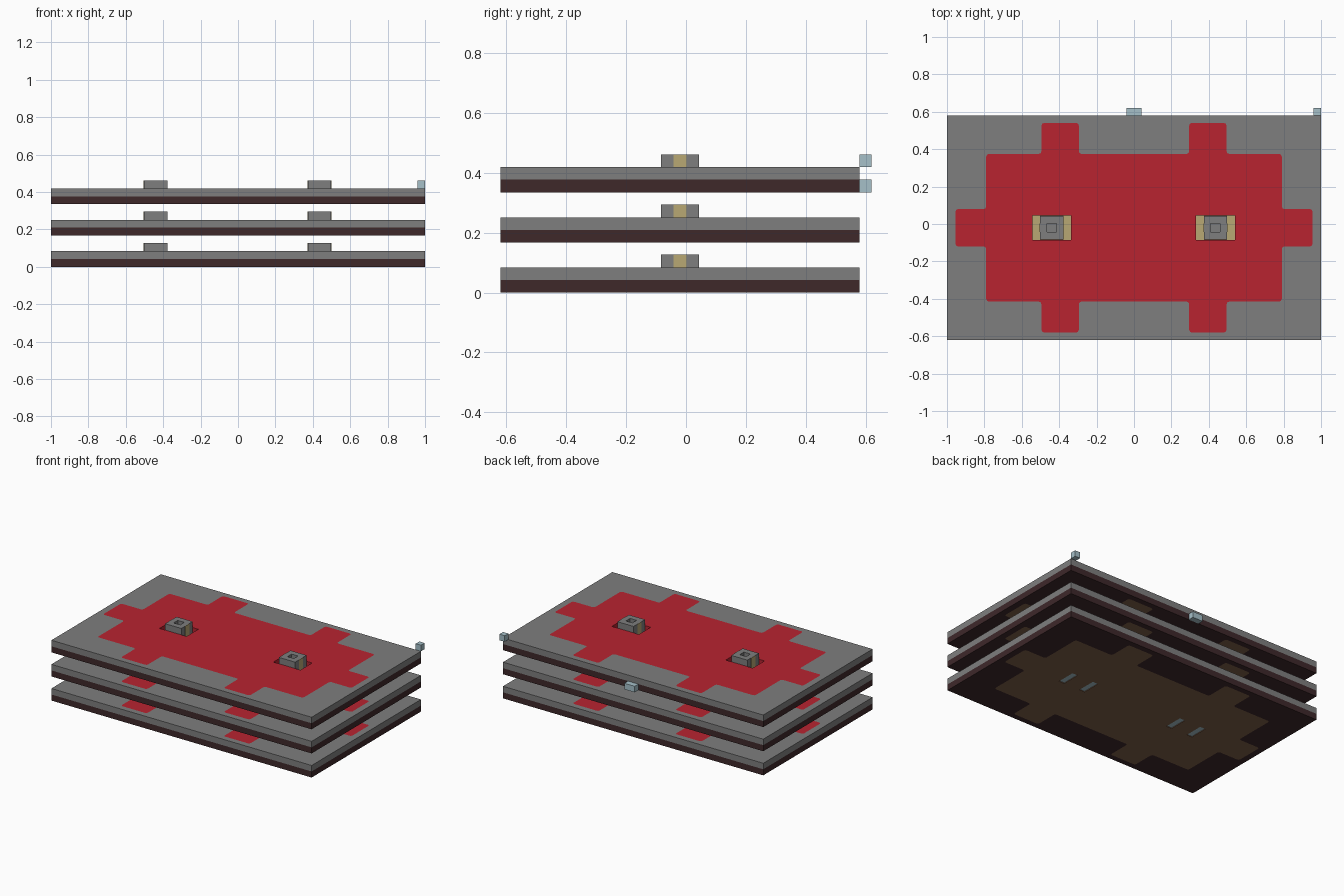
import bpy, bmesh

if "Cube" in bpy.data.objects:
    bpy.data.objects.remove(bpy.data.objects["Cube"], do_unlink=True)


def material(name, rgb):
    # Convert 0-255 screen values to linear
    lin = [((c / 255 + 0.055) / 1.055) ** 2.4 for c in rgb] + [1.0]
    m = bpy.data.materials.new(name)
    m.use_nodes = True
    m.diffuse_color = lin
    m.node_tree.nodes["Principled BSDF"].inputs["Base Color"].default_value = lin
    return m


GREY = material("stone grey", (126, 126, 126))
DARK = material("dark maroon", (62, 40, 42))
RED = material("red", (184, 36, 48))
BROWN = material("brown", (125, 95, 72))
TAN = material("tan", (184, 168, 116))
BLUE = material("pale blue", (166, 192, 201))

MID_Y = -0.02       # centre line of the slabs
HALF, FULL = 0.042, 0.084   # layer boundary and slab top
STEP = 0.1675       # spacing of the stacked slabs
LINK_X = (-0.44, 0.435)


def finish(name, bm, mat):
    bmesh.ops.recalc_face_normals(bm, faces=bm.faces)
    mesh = bpy.data.meshes.new(name)
    bm.to_mesh(mesh)
    bm.free()
    mesh.materials.append(mat)
    obj = bpy.data.objects.new(name, mesh)
    bpy.context.collection.objects.link(obj)
    return obj


def box(name, x, y, z, mat):
    """Box from (min, max) pairs."""
    bm = bmesh.new()
    bmesh.ops.create_cube(bm, size=1)
    for v in bm.verts:
        for i, (a, b) in enumerate((x, y, z)):
            v.co[i] = a if v.co[i] < 0 else b
    return finish(name, bm, mat)


def panel(name, z, mat):
    """Prism with a stepped, six-tabbed outline."""
    quarter = [(0.955, 0.1), (0.79, 0.1), (0.79, 0.395), (0.495, 0.395),
               (0.495, 0.56), (0.295, 0.56), (0.295, 0.395)]
    outline = []
    for sx, sy in ((1, 1), (-1, 1), (-1, -1), (1, -1)):
        pts = [(sx * px, sy * py) for px, py in quarter]
        outline += pts if sx == sy else pts[::-1]
    bm = bmesh.new()
    face = bm.faces.new([bm.verts.new((px, py + MID_Y, z[0])) for px, py in outline])
    ext = bmesh.ops.extrude_face_region(bm, geom=[face])
    for v in ext["geom"]:
        if isinstance(v, bmesh.types.BMVert):
            v.co.z = z[1]
    upright = [e for e in bm.edges if abs(e.verts[0].co.z - e.verts[1].co.z) > 0.001]
    bmesh.ops.bevel(bm, geom=upright, offset=0.014, segments=2, profile=0.5, affect="EDGES")
    return finish(name, bm, mat)


def cut(target, cutter):
    mod = target.modifiers.new("cut", "BOOLEAN")
    mod.operation, mod.solver, mod.object = "DIFFERENCE", "EXACT", cutter
    bpy.context.view_layer.objects.active = target
    bpy.ops.object.modifier_apply(modifier=mod.name)
    bpy.data.objects.remove(cutter, do_unlink=True)


# Two-layer slab with an inlaid panel on each side
wide, deep = (-1, 1), (MID_Y - 0.6, MID_Y + 0.6)
upper = box("upper_layer", wide, deep, (HALF, FULL), GREY)
cut(upper, panel("cutter", (HALF - 0.01, FULL + 0.01), GREY))
lower = box("lower_layer", wide, deep, (0, HALF), DARK)
cut(lower, panel("cutter", (-0.01, HALF + 0.01), DARK))
top_panel = panel("top_panel", (HALF, FULL), RED)
base_panel = panel("base_panel", (0, HALF), BROWN)
parts = [upper, lower, top_panel, base_panel]

# Connectors standing in pockets
link_y = (MID_Y - 0.065, MID_Y + 0.065)
for cx in LINK_X:
    cut(top_panel, box("cutter", (cx - 0.104, cx + 0.104), link_y, (HALF, FULL + 0.01), RED))
    block = box("connector_block", (cx - 0.062, cx + 0.062), (MID_Y - 0.063, MID_Y + 0.063),
                (HALF, FULL + 0.043), GREY)
    cut(block, box("cutter", (cx - 0.025, cx + 0.025), (MID_Y - 0.023, MID_Y + 0.023),
                   (FULL + 0.005, FULL + 0.1), GREY))
    parts.append(block)
    for s in (-1, 1):
        end = sorted((cx + s * 0.062, cx + s * 0.104))
        face = sorted((cx + s * 0.061, cx + s * 0.064))
        parts.append(box("pocket_floor", end, link_y, (HALF, HALF + 0.006), TAN))
        parts.append(box("end_contact", face, (MID_Y - 0.022, MID_Y + 0.022),
                         (HALF, FULL + 0.043), TAN))
        cut(base_panel, box("cutter", end, link_y, (-0.01, 0.008), BROWN))
        parts.append(box("base_contact", end, link_y, (0.004, 0.009), BLUE))

# Stack three slabs
for level in (1, 2):
    for part in parts:
        copy = part.copy()
        copy.location.z = level * STEP
        bpy.context.collection.objects.link(copy)

# Small blocks on the back of the top slab
back = (MID_Y + 0.6, MID_Y + 0.64)
box("rear_middle_block", (-0.04, 0.04), back, (2 * STEP, 2 * STEP + 0.042), BLUE)
box("rear_corner_block", (0.96, 1.0), back, (2 * STEP + FULL, 2 * STEP + FULL + 0.042), BLUE)
